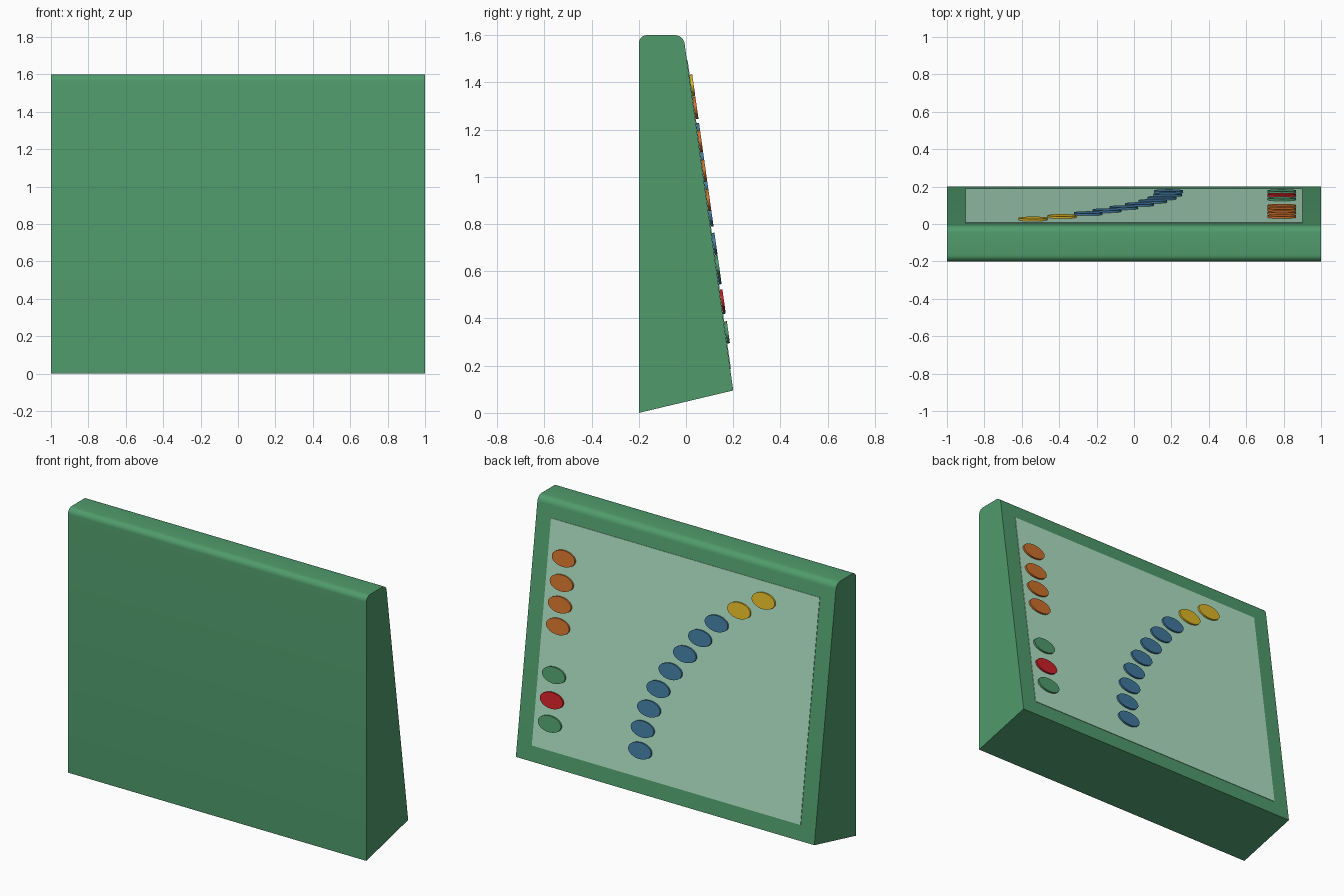
import bpy, bmesh, math
from mathutils import Matrix, Vector

cube = bpy.data.objects.get("Cube")
if cube:
    bpy.data.objects.remove(cube, do_unlink=True)


def material(name, r, g, b):
    m = bpy.data.materials.new(name)
    m.use_nodes = True
    m.diffuse_color = (r, g, b, 1)
    m.node_tree.nodes["Principled BSDF"].inputs["Base Color"].default_value = (r, g, b, 1)
    return m


GREEN = material("green", 0.08, 0.33, 0.15)
PALE = material("pale green", 0.42, 0.74, 0.54)
BLUE = material("blue", 0.054, 0.19, 0.34)
ORANGE = material("orange", 0.62, 0.165, 0.024)
YELLOW = material("yellow", 0.73, 0.47, 0.02)
RED = material("red", 0.60, 0.015, 0.02)

# Sloping back: runs from its low edge up to the top
LOW = Vector((0, 0.2, 0.095))
HIGH = Vector((0, -0.011, 1.6))
up = (HIGH - LOW).normalized()
across = Vector((-1, 0, 0))
normal = across.cross(up)


def on_slope(x, z, lift=0.0):
    """Matrix for a part lying on the sloping back at this x and height."""
    t = (z - LOW.z) / (HIGH.z - LOW.z)
    pos = LOW.lerp(HIGH, t) + Vector((x, 0, 0)) + normal * lift
    rot = Matrix((across, up, normal)).transposed().to_4x4()
    return Matrix.Translation(pos) @ rot


def finish(name, bm, mat):
    bmesh.ops.recalc_face_normals(bm, faces=bm.faces)
    mesh = bpy.data.meshes.new(name)
    bm.to_mesh(mesh)
    bm.free()
    mesh.materials.append(mat)
    ob = bpy.data.objects.new(name, mesh)
    bpy.context.collection.objects.link(ob)
    bpy.ops.object.select_all(action='DESELECT')
    ob.select_set(True)
    bpy.context.view_layer.objects.active = ob
    bpy.ops.object.shade_smooth_by_angle(angle=math.radians(35))
    return ob


# Wedge body with rounded top edges
bm = bmesh.new()
profile = [(-0.2, 0), (LOW.y, LOW.z), (HIGH.y, HIGH.z), (-0.2, 1.6)]
face = bm.faces.new([bm.verts.new((-1, y, z)) for y, z in profile])
side = bmesh.ops.extrude_face_region(bm, geom=[face])["geom"]
bmesh.ops.translate(bm, vec=(2, 0, 0),
                    verts=[v for v in side if isinstance(v, bmesh.types.BMVert)])
top_edges = [e for e in bm.edges
             if all(v.co.z > 1.5 for v in e.verts)
             and abs(e.verts[0].co.x - e.verts[1].co.x) > 1]
bmesh.ops.bevel(bm, geom=top_edges, offset=0.035, segments=6,
                profile=0.5, affect='EDGES')
finish("body", bm, GREEN)

# Pale panel on the sloping back
bm = bmesh.new()
bmesh.ops.create_cube(bm, size=1, matrix=on_slope(0, 0.84)
                      @ Matrix.Diagonal((1.8, 1.32, 0.006, 1)))
finish("panel", bm, PALE)


# Oval buttons
def button(name, x, z, mat):
    bm = bmesh.new()
    bmesh.ops.create_cone(bm, cap_ends=True, segments=32, radius1=1, radius2=1, depth=1,
                          matrix=on_slope(x, z, 0.007)
                          @ Matrix.Diagonal((0.077, 0.047, 0.014, 1)))
    finish(name, bm, mat)


for i, z in enumerate((1.29, 1.15, 1.025, 0.90)):
    button(f"orange_button_{i + 1}", 0.79, z, ORANGE)
button("upper_green_button", 0.79, 0.62, GREEN)
button("red_button", 0.79, 0.475, RED)
button("lower_green_button", 0.79, 0.34, GREEN)

for i, (x, z) in enumerate(((-0.54, 1.385), (-0.385, 1.29))):
    button(f"yellow_button_{i + 1}", x, z, YELLOW)

arc = [(-0.245, 1.18), (-0.145, 1.07), (-0.055, 0.955), (0.03, 0.835),
       (0.10, 0.715), (0.15, 0.59), (0.18, 0.465), (0.185, 0.34)]
for i, (x, z) in enumerate(arc):
    button(f"blue_button_{i + 1}", x, z, BLUE)
